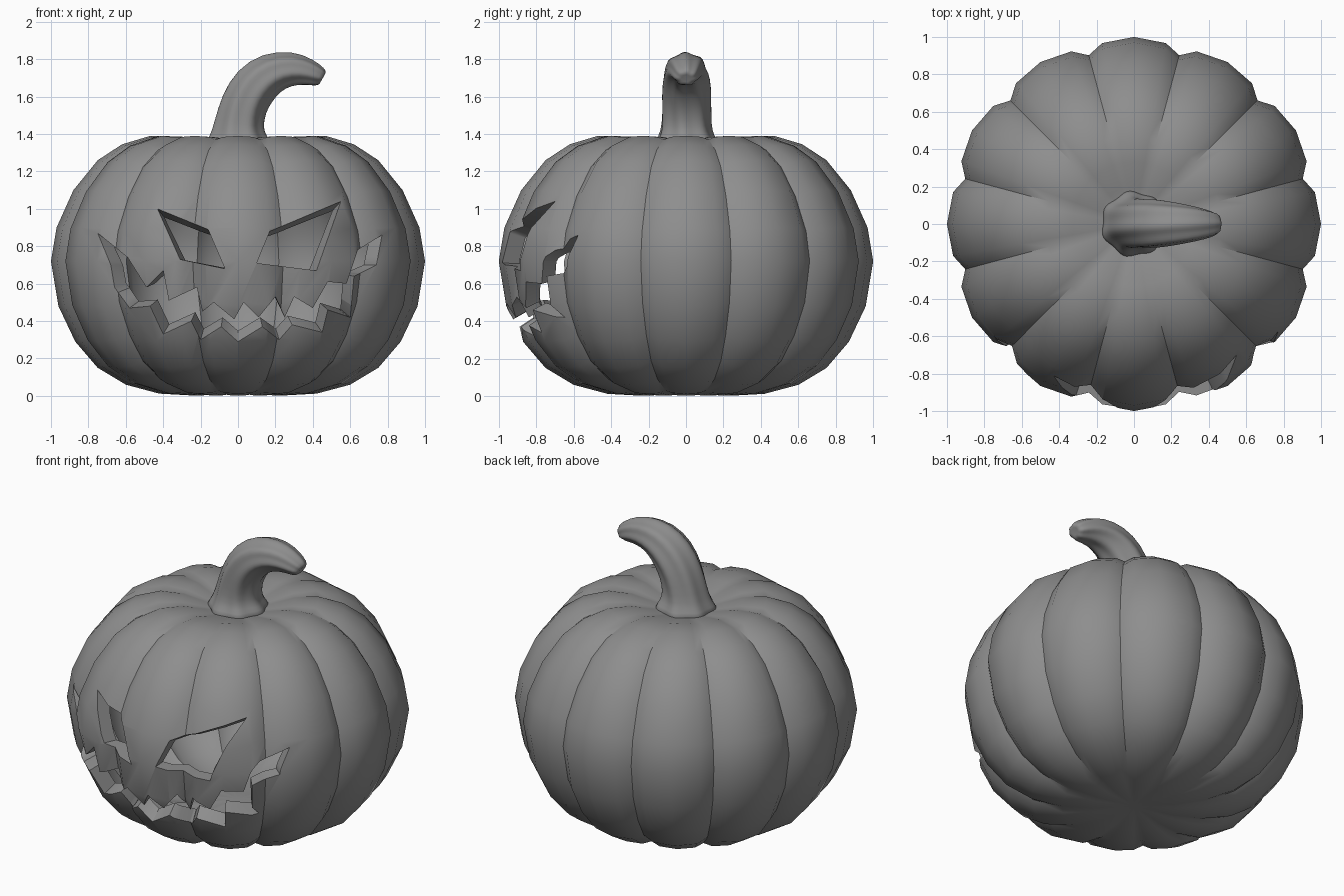
import bpy, bmesh, math
from mathutils import Vector

if "Cube" in bpy.data.objects:
    bpy.data.objects.remove(bpy.data.objects["Cube"])

BACK = -0.3137   # depth plane of the carving prisms
WALL = 0.09      # shell thickness

grey = bpy.data.materials.new("dark_grey")
grey.diffuse_color = (0.27, 0.27, 0.27, 1)
grey.use_nodes = True
grey.node_tree.nodes["Principled BSDF"].inputs["Base Color"].default_value = grey.diffuse_color


def new_obj(name, bm):
    bmesh.ops.recalc_face_normals(bm, faces=bm.faces[:])
    me = bpy.data.meshes.new(name)
    bm.to_mesh(me)
    bm.free()
    ob = bpy.data.objects.new(name, me)
    bpy.context.collection.objects.link(ob)
    return ob


def activate(ob):
    bpy.ops.object.select_all(action='DESELECT')
    ob.select_set(True)
    bpy.context.view_layer.objects.active = ob


def finish(ob, deg):
    ob.data.materials.clear()
    ob.data.materials.append(grey)
    activate(ob)
    bpy.ops.object.shade_smooth_by_angle(angle=math.radians(deg))


def skin(bm, rings):
    for a, b in zip(rings, rings[1:]):
        n = len(a)
        for i in range(n):
            j = (i + 1) % n
            bm.faces.new((a[i], a[j], b[j], b[i]))


def cap(bm, ring, co):
    c = bm.verts.new(co)
    for i in range(len(ring)):
        bm.faces.new((ring[i - 1], ring[i], c))


# Ribbed body: ridge profile (r, z), pushed inwards along its normal at the grooves
prof = [(0.10, 0.012), (0.24, 0.002), (0.42, 0.012), (0.60, 0.06), (0.75, 0.15),
        (0.87, 0.29), (0.96, 0.48), (1.0, 0.72), (0.97, 0.90), (0.88, 1.10),
        (0.75, 1.26), (0.62, 1.345), (0.47, 1.39), (0.33, 1.385), (0.20, 1.35), (0.10, 1.33)]
lobe = [(-10, 0.018), (0, 0.0), (10, 0.018), (15, 0.066)]
bm = bmesh.new()
rings = []
for k, (r, z) in enumerate(prof):
    p, q = prof[max(k - 1, 0)], prof[min(k + 1, len(prof) - 1)]
    t = Vector((q[0] - p[0], q[1] - p[1])).normalized()
    nr, nz = t.y, -t.x
    fade = min(1.0, max(0.0, (r - 0.1) * 1.25) ** 1.5)
    ring = []
    for s in range(12):
        for ang, d in lobe:
            a = math.radians(30 * s + ang)
            rr = r - nr * d * fade
            ring.append(bm.verts.new((rr * math.cos(a), rr * math.sin(a), z - nz * d * fade)))
    rings.append(ring)
skin(bm, rings)
cap(bm, rings[0], (0, 0, 0.015))
cap(bm, rings[-1], (0, 0, 1.325))
body = new_obj("pumpkin_body", bm)

# Face outlines in the front view (x, z)
left_eye = [(-.43, 1.0), (-.16, .89), (-.07, .68), (-.31, .73)]
right_eye = [(.55, 1.04), (.17, .88), (.10, .71), (.42, .67)]
mouth = [(-.75, .87), (-.59, .74), (-.49, .58), (-.40, .67), (-.37, .51), (-.22, .58),
         (-.19, .45), (-.13, .50), (-.02, .41), (.03, .50), (.11, .42), (.20, .53),
         (.25, .42), (.30, .53), (.40, .47), (.48, .61), (.58, .60), (.64, .78),
         (.77, .86), (.74, .70), (.62, .64), (.60, .42), (.48, .46), (.45, .34),
         (.29, .38), (.22, .30), (.13, .37), (0, .29), (-.09, .37), (-.20, .30),
         (-.25, .40), (-.40, .33), (-.47, .48), (-.58, .47), (-.66, .58), (-.68, .70)]
bm = bmesh.new()
for poly in (left_eye, right_eye, mouth):
    front = [bm.verts.new((x, -1.3, z)) for x, z in poly]
    back = [bm.verts.new((x, BACK, z)) for x, z in poly]
    bm.faces.new(front)
    bm.faces.new(back[::-1])
    skin(bm, [front, back])
cutter = new_obj("face_cutter", bm)
cutter.hide_render = True

# Carve the openings, then drop the prism walls so only the skin remains
activate(body)
mod = body.modifiers.new("carve", 'BOOLEAN')
mod.operation = 'DIFFERENCE'
mod.solver = 'EXACT'
mod.object = cutter
bpy.ops.object.modifier_apply(modifier=mod.name)
bpy.data.objects.remove(cutter)
bm = bmesh.new()
bm.from_mesh(body.data)
walls = [f for f in bm.faces if any(abs(v.co.y - BACK) < 1e-4 for v in f.verts)]
bmesh.ops.delete(bm, geom=walls, context='FACES')

# Inner wall: a flipped copy pushed towards the middle, joined along the openings
outer = bm.faces[:]
rims = [e for e in bm.edges if len(e.link_faces) == 1]
inner = {}
for v in bm.verts[:]:
    n = Vector((v.co.x, v.co.y, (v.co.z - 0.7) * 1.8)).normalized()
    inner[v] = bm.verts.new(v.co - n * WALL)
for f in outer:
    bm.faces.new([inner[v] for v in reversed(f.verts)])
for e in rims:
    lp = e.link_loops[0]
    a, b = lp.vert, lp.link_loop_next.vert
    bm.faces.new((b, a, inner[a], inner[b]))
bm.to_mesh(body.data)
bm.free()
finish(body, 40)

# Curved ridged stem: (x, z, lean in degrees, radius in plane, radius in y)
path = [(0, 1.31, 0, .165, .165), (0, 1.35, 0, .18, .18), (0, 1.385, 0, .15, .145),
        (.003, 1.45, 8, .128, .13), (.03, 1.56, 22, .124, .13), (.09, 1.66, 42, .125, .13),
        (.18, 1.73, 65, .112, .118), (.29, 1.75, 92, .092, .10), (.38, 1.73, 108, .07, .08),
        (.44, 1.703, 118, .052, .06), (.455, 1.696, 120, .035, .04)]
bm = bmesh.new()
rings = []
for k, (x, z, lean, ra, ry) in enumerate(path):
    b = math.radians(lean)
    ring = []
    for i in range(28):
        a = math.tau * i / 28
        w = 1 + 0.07 * math.cos(7 * (a + 0.06 * k))
        u = ra * w * math.cos(a)
        ring.append(bm.verts.new((x + u * math.cos(b), ry * w * math.sin(a), z - u * math.sin(b))))
    rings.append(ring)
skin(bm, rings)
cap(bm, rings[0], (0, 0, 1.31))
cap(bm, rings[-1], (.448, 0, 1.698))
stem = new_obj("stem", bm)
activate(stem)
mod = stem.modifiers.new("round", 'SUBSURF')
mod.levels = mod.render_levels = 1
bpy.ops.object.modifier_apply(modifier=mod.name)
finish(stem, 50)
